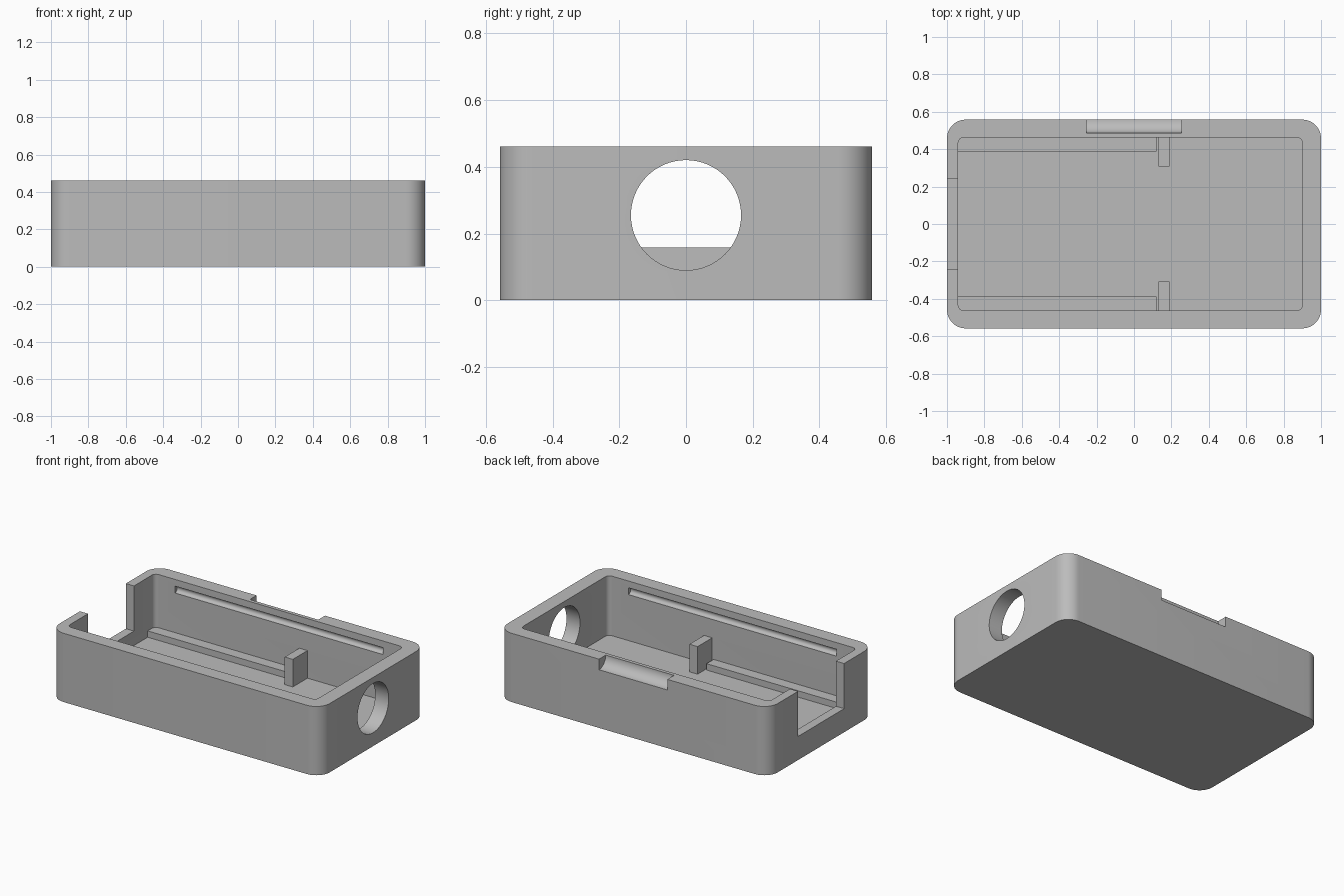
import bpy, bmesh, math
from mathutils import Matrix

cube = bpy.data.objects.get("Cube")
if cube:
    bpy.data.objects.remove(cube, do_unlink=True)

grey = bpy.data.materials.new("grey_plastic")
grey.use_nodes = True
colour = (0.5, 0.5, 0.5, 1)
grey.diffuse_color = colour
grey.node_tree.nodes["Principled BSDF"].inputs["Base Color"].default_value = colour

LENGTH, WIDTH, HEIGHT = 2.0, 1.116, 0.46
FLOOR = 0.0615
IN_L, IN_R, IN_Y = -0.94, 0.9, 0.4625


def finish(name, bm):
    bmesh.ops.recalc_face_normals(bm, faces=bm.faces)
    mesh = bpy.data.meshes.new(name)
    bm.to_mesh(mesh)
    bm.free()
    mesh.materials.append(grey)
    obj = bpy.data.objects.new(name, mesh)
    bpy.context.collection.objects.link(obj)
    return obj


def rounded_block(name, x0, x1, half_y, z0, z1, radius, steps=12):
    """Upright block with rounded vertical corners."""
    bm = bmesh.new()
    ring = []
    corners = [(x1, 1, 0), (x0, 1, 1), (x0, -1, 2), (x1, -1, 3)]
    for x, sy, quarter in corners:
        cx = x - radius if x == x1 else x + radius
        cy = sy * (half_y - radius)
        for i in range(steps + 1):
            a = (quarter + i / steps) * math.pi / 2
            ring.append(bm.verts.new((cx + radius * math.cos(a), cy + radius * math.sin(a), z0)))
    base = bm.faces.new(ring)
    top = bmesh.ops.extrude_face_region(bm, geom=[base])["geom"]
    bmesh.ops.translate(bm, vec=(0, 0, z1 - z0),
                        verts=[v for v in top if isinstance(v, bmesh.types.BMVert)])
    return finish(name, bm)


def block(name, x0, x1, y0, y1, z0, z1):
    bm = bmesh.new()
    bmesh.ops.create_cube(bm, size=1)
    bmesh.ops.scale(bm, vec=(x1 - x0, y1 - y0, z1 - z0), verts=bm.verts)
    bmesh.ops.translate(bm, vec=((x0 + x1) / 2, (y0 + y1) / 2, (z0 + z1) / 2), verts=bm.verts)
    return finish(name, bm)


def rod(name, x0, x1, y, z, radius, sides=64):
    """Cylinder lying along x."""
    bm = bmesh.new()
    place = Matrix.Translation(((x0 + x1) / 2, y, z)) @ Matrix.Rotation(math.pi / 2, 4, 'Y')
    bmesh.ops.create_cone(bm, cap_ends=True, segments=sides, radius1=radius,
                          radius2=radius, depth=x1 - x0, matrix=place)
    return finish(name, bm)


def cut(target, cutters):
    """Subtract each cutter, then bake the result and drop the cutters."""
    for c in cutters:
        c.hide_render = True
        mod = target.modifiers.new(c.name, 'BOOLEAN')
        mod.operation, mod.solver, mod.object = 'DIFFERENCE', 'EXACT', c
    bpy.context.view_layer.update()
    deps = bpy.context.evaluated_depsgraph_get()
    baked = bpy.data.meshes.new_from_object(target.evaluated_get(deps))
    target.modifiers.clear()
    target.data = baked
    for c in cutters:
        bpy.data.objects.remove(c, do_unlink=True)


# Case body with cavity, cable notch, round port, thumb scoop and lid grooves
case = rounded_block("case_body", -LENGTH / 2, LENGTH / 2, WIDTH / 2, 0, HEIGHT, 0.1)
cut(case, [
    rounded_block("cavity", IN_L, IN_R, IN_Y, FLOOR, 0.6, 0.03, 8),
    block("notch", -1.1, -0.9, -0.243, 0.243, 0.158, 0.6),
    rod("port", 0.8, 1.1, 0, 0.255, 0.165),
    rod("scoop", -0.253, 0.253, WIDTH / 2, HEIGHT, 0.071),
    rod("groove_front", -0.79, 0.75, -IN_Y, 0.392, 0.023, 32),
    rod("groove_back", -0.79, 0.75, IN_Y, 0.392, 0.023, 32),
])

# Support rails and stop posts along both long walls
for side, s in (("front", -1), ("back", 1)):
    def strip(name, x0, x1, inner, z1):
        ys = sorted((s * inner, s * (IN_Y + 0.01)))
        return block(name + side, x0, x1, *ys, FLOOR - 0.01, z1)
    strip("rail_", IN_L - 0.01, 0.12, 0.388, 0.104)
    strip("post_", 0.13, 0.19, 0.308, 0.246)

# Smooth the curved walls, keep edges sharp
bpy.ops.object.select_all(action='DESELECT')
case.select_set(True)
bpy.context.view_layer.objects.active = case
bpy.ops.object.shade_smooth_by_angle(angle=math.radians(30))
